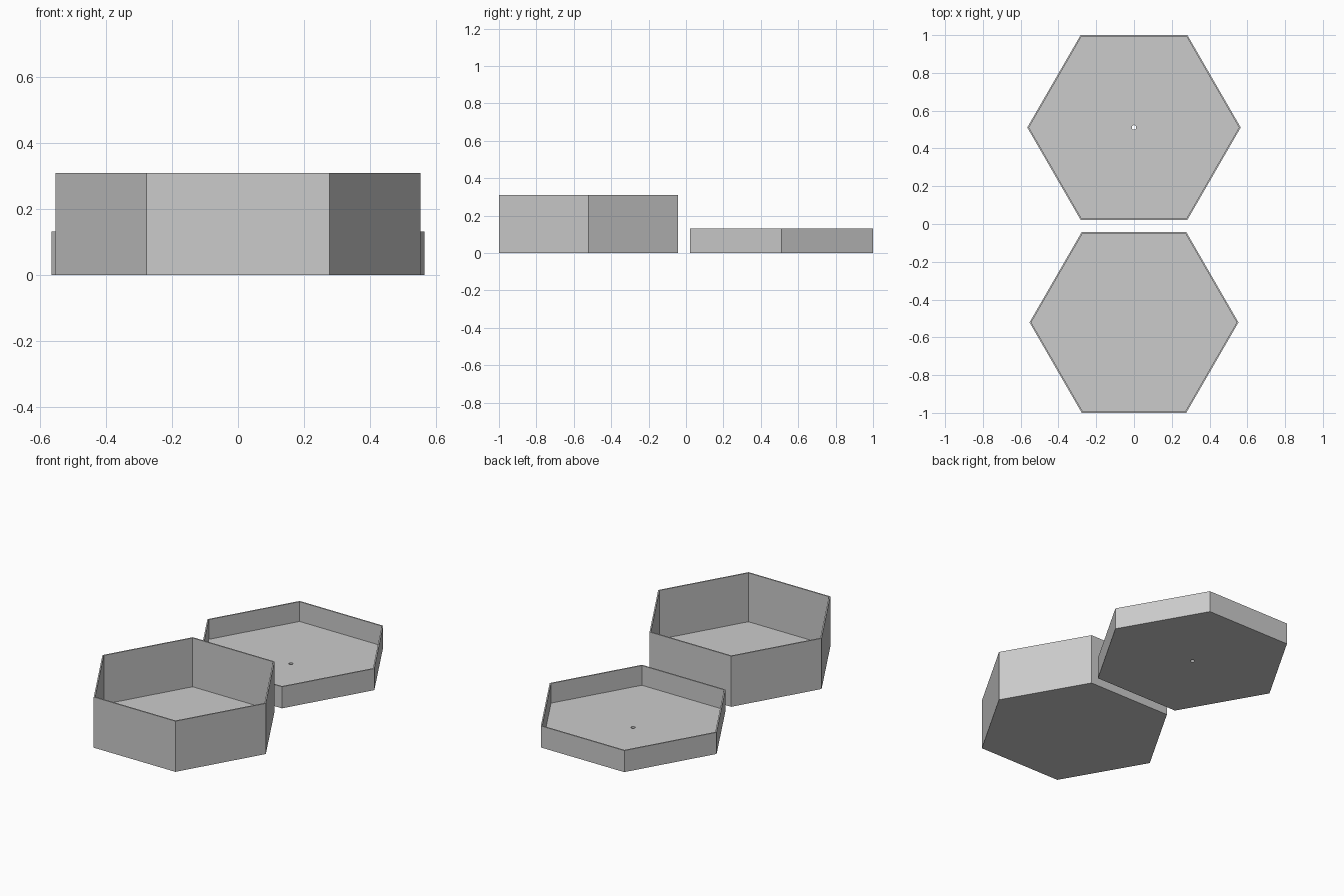
import bpy
import bmesh
from math import cos, sin, tau

old = bpy.data.objects.get("Cube")
if old:
    bpy.data.objects.remove(old)

WALL = 0.008    # wall thickness, measured across the flats
FLOOR = 0.011   # floor thickness
SPLIT = 4       # hole segments per side of the hexagon

grey = bpy.data.materials.new("plain grey")
grey.use_nodes = True
colour = (0.6, 0.6, 0.6, 1)
grey.diffuse_color = colour
grey.node_tree.nodes["Principled BSDF"].inputs["Base Color"].default_value = colour


def ring(bm, radius, z, count=6):
    return [bm.verts.new((radius * cos(tau * i / count), radius * sin(tau * i / count), z))
            for i in range(count)]


def bridge(bm, a, b):
    n = len(a)
    for i in range(n):
        j = (i + 1) % n
        bm.faces.new((a[i], a[j], b[j], b[i]))


def pierced_floor(bm, hexagon, hole):
    # one flat face per side, reaching in to its share of the round hole
    for i in range(6):
        arc = [hole[(i * SPLIT + k) % len(hole)] for k in range(SPLIT + 1)]
        bm.faces.new([hexagon[(i + 1) % 6], hexagon[i]] + arc)


def hex_tray(name, y, radius, height, hole_radius=0):
    bm = bmesh.new()
    inner = radius - WALL / cos(tau / 12)
    # outer wall, rim and inner wall
    rings = [ring(bm, radius, 0), ring(bm, radius, height),
             ring(bm, inner, height), ring(bm, inner, FLOOR)]
    for a, b in zip(rings, rings[1:]):
        bridge(bm, a, b)
    # underside and inside floor
    if hole_radius:
        low, high = (ring(bm, hole_radius, z, 6 * SPLIT) for z in (0, FLOOR))
        pierced_floor(bm, rings[0], low)
        pierced_floor(bm, rings[3], high)
        bridge(bm, low, high)
    else:
        bm.faces.new(rings[0])
        bm.faces.new(rings[3])
    bmesh.ops.recalc_face_normals(bm, faces=bm.faces)
    mesh = bpy.data.meshes.new(name)
    bm.to_mesh(mesh)
    bm.free()
    mesh.materials.append(grey)
    obj = bpy.data.objects.new(name, mesh)
    obj.location.y = y
    bpy.context.collection.objects.link(obj)


# deep box in front, shallow lid with a centre hole behind
hex_tray("box", -0.521, 0.553, 0.31)
hex_tray("lid", 0.511, 0.565, 0.132, hole_radius=0.012)
